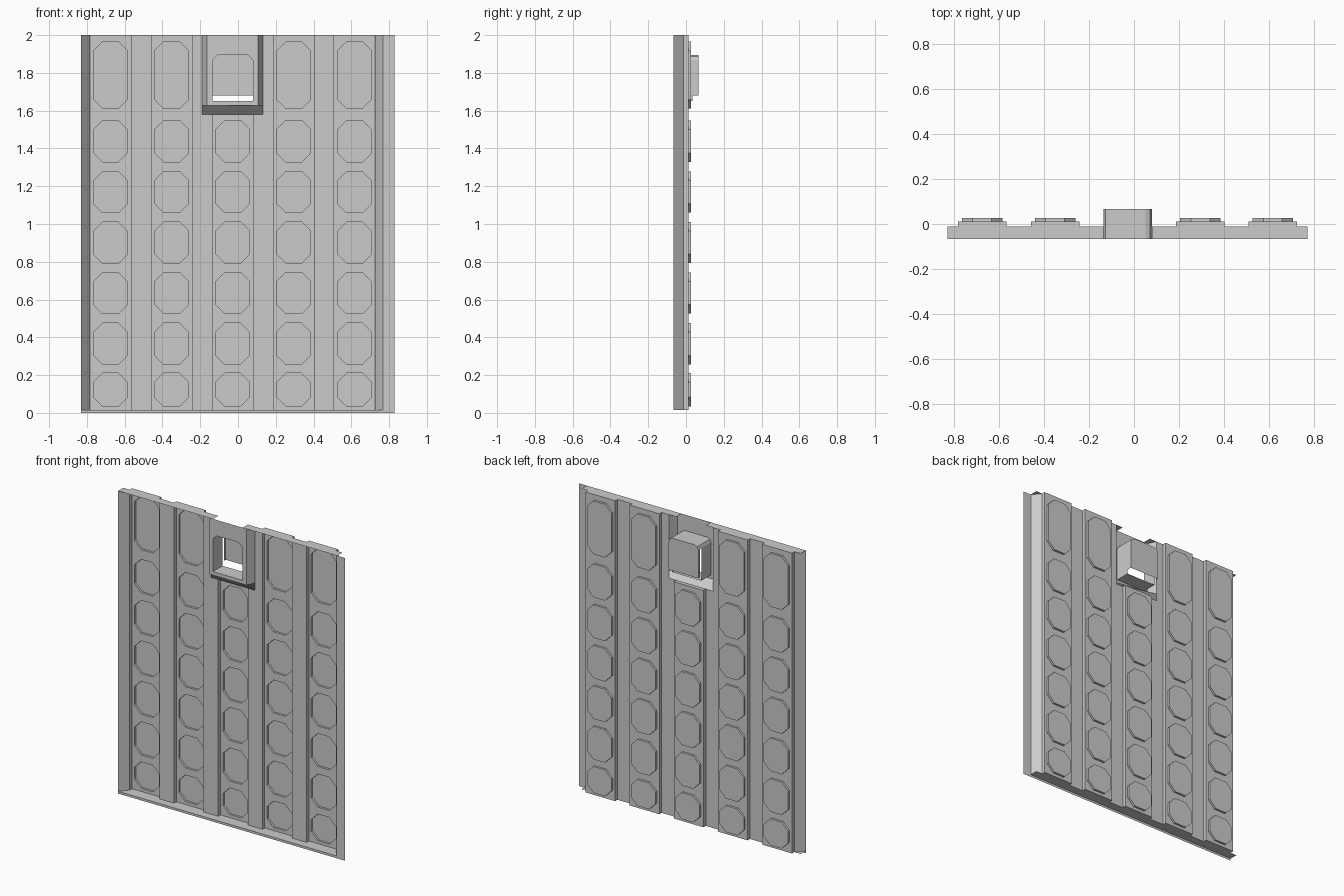
import bpy, bmesh

if "Cube" in bpy.data.objects:
    bpy.data.objects.remove(bpy.data.objects["Cube"])

FRONT, MID, BACK, DEEP, REAR = -0.066, -0.012, 0.012, 0.026, 0.066
BOT, TOP = 0.015, 2.0
COLS = [-0.675, -0.351, -0.028, 0.295, 0.617]
HALF = 0.108
# bottom and top of each pressed octagon
ROWS = [(0.035, 0.21), (0.257, 0.475), (0.525, 0.743), (0.793, 1.01),
        (1.06, 1.278), (1.328, 1.548), (1.612, 1.965)]
PX0, PX1, PZ = -0.19, 0.132, 1.58          # handle pocket outline
IX0, IX1, IZ = -0.165, 0.107, 1.628        # pocket front face
HX0, HX1, HZ0, HZ1 = -0.136, 0.08, 1.652, 1.895   # handle opening


class Sheet:
    """Collects faces of one thin sheet-metal part."""
    def __init__(self, name):
        self.name, self.bm = name, bmesh.new()

    def face(self, *pts):
        self.bm.faces.new([self.bm.verts.new(p) for p in pts])

    def flat(self, x0, x1, z0, z1, y):
        self.face((x0, y, z0), (x1, y, z0), (x1, y, z1), (x0, y, z1))

    def sweep(self, profile, z0, z1):
        for (xa, ya), (xb, yb) in zip(profile, profile[1:]):
            self.face((xa, ya, z0), (xb, yb, z0), (xb, yb, z1), (xa, ya, z1))

    def shelf(self, x0, x1, y0, y1, z):
        self.face((x0, y0, z), (x1, y0, z), (x1, y1, z), (x0, y1, z))

    def done(self):
        bmesh.ops.remove_doubles(self.bm, verts=self.bm.verts, dist=1e-5)
        bmesh.ops.recalc_face_normals(self.bm, faces=self.bm.faces)
        me = bpy.data.meshes.new(self.name)
        self.bm.to_mesh(me)
        self.bm.free()
        bpy.context.collection.objects.link(bpy.data.objects.new(self.name, me))


def octagon_cell(s, cx, z0, z1, o0, o1):
    """Column section with an octagon pressed backwards."""
    w, c = 0.09, 0.048
    P = [(cx - w + c, o0), (cx + w - c, o0), (cx + w, o0 + c), (cx + w, o1 - c),
         (cx + w - c, o1), (cx - w + c, o1), (cx - w, o1 - c), (cx - w, o0 + c)]
    C = [(cx - HALF, z0), (cx + HALF, z0), (cx + HALF, z1), (cx - HALF, z1)]
    at = lambda p, y: (p[0], y, p[1])
    for i in range(4):
        a, b, n = P[2 * i], P[2 * i + 1], P[(2 * i + 2) % 8]
        s.face(at(C[i], BACK), at(C[(i + 1) % 4], BACK), at(b, BACK), at(a, BACK))
        s.face(at(C[(i + 1) % 4], BACK), at(n, BACK), at(b, BACK))
    for a, b in zip(P, P[1:] + P[:1]):
        s.face(at(a, BACK), at(b, BACK), at(b, DEEP), at(a, DEEP))
    s.face(*[at(p, DEEP) for p in P])


# corrugated panel: five recessed columns of octagons
for k, cx in enumerate(COLS):
    s = Sheet(f"panel_column_{k + 1}")
    rows = ROWS[:-1] if k == 2 else ROWS
    end = PZ if k == 2 else TOP
    cuts = [BOT] + [(a[1] + b[0]) / 2 for a, b in zip(rows, rows[1:])] + [end]
    for (o0, o1), z0, z1 in zip(rows, cuts, cuts[1:]):
        octagon_cell(s, cx, z0, z1, o0, o1)
    for x in (cx - HALF, cx + HALF):
        s.sweep([(x, MID), (x, BACK)], BOT, end)
    for z in (BOT, end):
        s.shelf(cx - HALF, cx + HALF, MID, BACK, z)
    s.done()

# ribs between the columns, notched around the pocket
s = Sheet("panel_ribs")
for k, (a, b) in enumerate(zip(COLS, COLS[1:])):
    x0, x1 = a + HALF, b - HALF
    if k in (0, 3):
        s.flat(x0, x1, BOT, TOP, MID)
    else:
        s.flat(x0, x1, BOT, PZ, MID)
        s.flat(*((x0, PX0) if k == 1 else (PX1, x1)), PZ, TOP, MID)
s.done()

# sloped side edges, with an overlap strip on the right
s = Sheet("left_edge")
s.sweep([(-0.83, FRONT), (COLS[0] - HALF, MID)], BOT, TOP)
s.done()
s = Sheet("right_edge")
s.sweep([(COLS[4] + HALF, MID), (0.768, FRONT), (0.828, FRONT)], BOT, TOP)
s.done()

# bottom ledge with a downward lip
s = Sheet("bottom_ledge")
s.shelf(-0.83, 0.772, FRONT, MID, BOT)
s.flat(-0.83, 0.828, 0, BOT, FRONT)
s.done()

# top flanges either side of the pocket
s = Sheet("top_flanges")
s.shelf(-0.83, HX0, FRONT, MID, TOP)
s.shelf(HX1, 0.772, FRONT, MID, TOP)
s.done()

# raised pocket surround with an arched opening
s = Sheet("handle_pocket")
s.sweep([(PX0, MID), (IX0, FRONT)], IZ, TOP)
s.sweep([(IX1, FRONT), (PX1, MID)], IZ, TOP)
s.face((PX0, MID, PZ), (PX1, MID, PZ), (PX1, MID, IZ), (IX1, FRONT, IZ),
       (IX0, FRONT, IZ), (PX0, MID, IZ))
c = 0.028
s.flat(IX0, IX1, IZ, HZ0, FRONT)
s.flat(IX0, IX1, HZ1, TOP, FRONT)
s.flat(IX0, HX0, HZ0, HZ1, FRONT)
s.flat(HX1, IX1, HZ0, HZ1, FRONT)
for x, d in ((HX0, c), (HX1, -c)):
    s.face((x, FRONT, HZ1 - c), (x, FRONT, HZ1), (x + d, FRONT, HZ1))
s.done()

# handle box behind the opening, open at the bottom rear
s = Sheet("handle_box")
ZB, YS = 1.68, 0.034
arch = [(HX0, HZ1 - c), (HX0 + c * .3, HZ1 - c * .3), (HX0 + c, HZ1),
        (HX1 - c, HZ1), (HX1 - c * .3, HZ1 - c * .3), (HX1, HZ1 - c)]
for (xa, za), (xb, zb) in zip(arch, arch[1:]):
    s.face((xa, FRONT, za), (xb, FRONT, zb), (xb, REAR, zb), (xa, REAR, za))
s.face((HX0, REAR, ZB), (HX1, REAR, ZB), *[(x, REAR, z) for x, z in arch[::-1]])
for x, gap in ((HX0, 0.016), (HX1, 0)):
    s.sweep([(x, FRONT), (x, YS)], HZ0, HZ1 - c)
    s.sweep([(x, YS + gap), (x, REAR)], ZB, HZ1 - c)
s.shelf(HX0, HX1, FRONT, YS, HZ0)
s.done()
